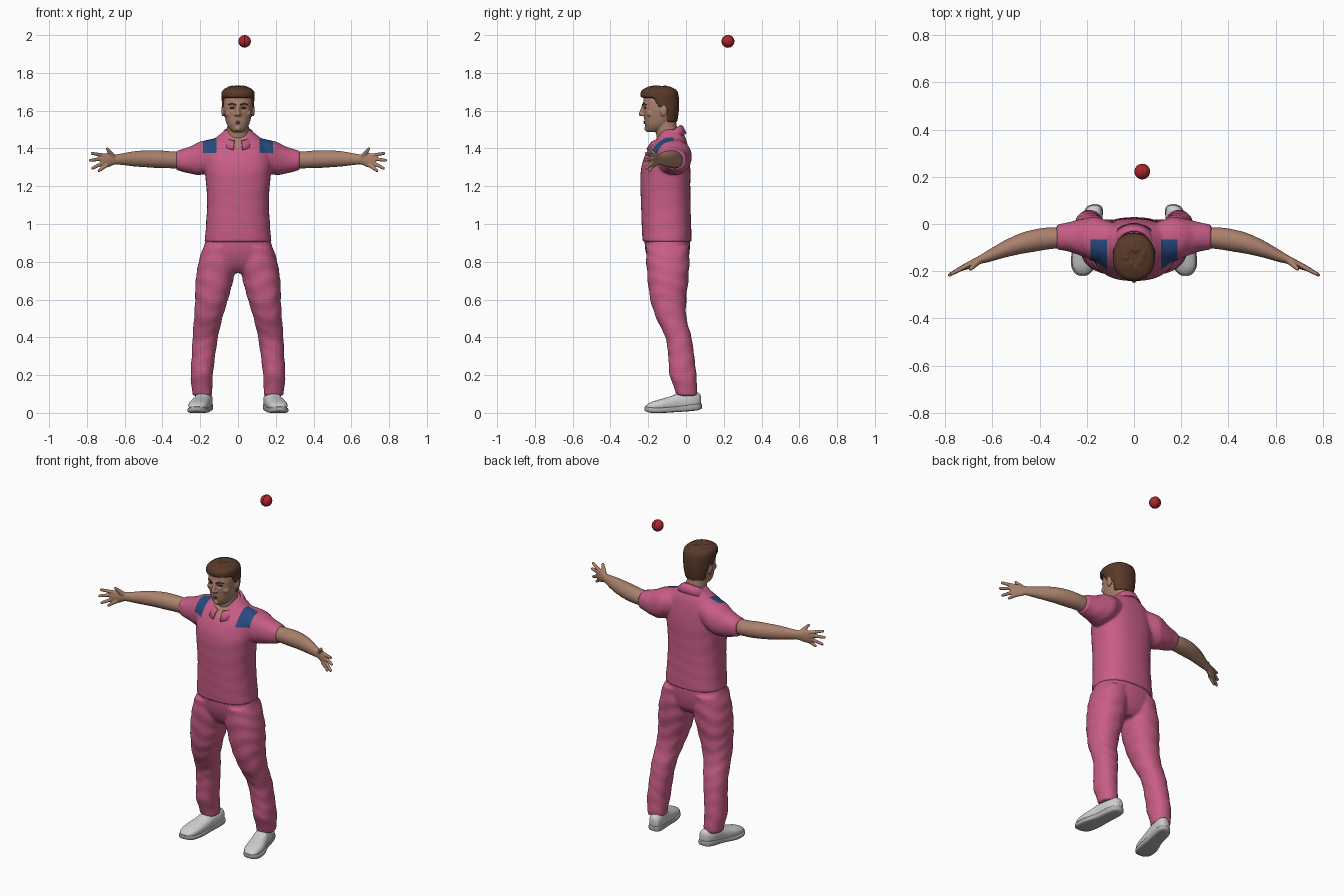
import bpy, bmesh, math, random
from mathutils import Vector, Matrix

random.seed(4)
cube = bpy.data.objects.get("Cube")
if cube:
    bpy.data.objects.remove(cube)


def material(name, rgb):
    m = bpy.data.materials.new(name)
    m.use_nodes = True
    m.diffuse_color = (*rgb, 1)
    m.node_tree.nodes["Principled BSDF"].inputs["Base Color"].default_value = (*rgb, 1)
    return m


PINK = material("pink cloth", (0.58, 0.11, 0.24))
BLUE = material("blue cloth", (0.02, 0.07, 0.22))
SKIN = material("skin", (0.40, 0.22, 0.15))
LIP = material("lip", (0.30, 0.13, 0.09))
HAIR = material("brown hair", (0.10, 0.042, 0.022))
WHITE = material("shoe white", (0.62, 0.62, 0.62))
SOLE = material("sole grey", (0.42, 0.42, 0.43))
RED = material("ball red", (0.42, 0.02, 0.025))
SEAM = material("seam dark red", (0.12, 0.01, 0.012))


def spline(rows, steps=6):
    """Smoothly interpolated rows."""
    out = []
    for i in range(len(rows) - 1):
        p = [rows[max(0, min(len(rows) - 1, i + j))] for j in (-1, 0, 1, 2)]
        for n in range(steps):
            t = n / steps
            out.append([0.5 * (2 * b + (c - a) * t + (2 * a - 5 * b + 4 * c - d) * t * t
                               + (3 * b - a - 3 * c + d) * t ** 3) for a, b, c, d in zip(*p)])
    return out + [list(rows[-1])]


def loft(bm, rows, axis, power=2.0, side=1, fold=0.0, n=40):
    """Closed body of rounded rings; row = position, two centres, two radii."""
    rings = []
    for t, a, b, ra, rb in spline(rows):
        ring = []
        for k in range(n):
            ang = math.tau * k / n
            c, s = math.cos(ang), math.sin(ang)
            f = 1 + fold * math.sin(t * 75 + 2 * math.sin(ang * 2 + t * 9))
            u = a + f * max(ra, 0.002) * math.copysign(abs(c) ** (2 / power), c)
            v = b + f * max(rb, 0.002) * math.copysign(abs(s) ** (2 / power), s)
            co = {"x": (t, u, v), "y": (u, t, v), "z": (u, v, t)}[axis]
            ring.append(bm.verts.new((co[0] * side, co[1], co[2])))
        rings.append(ring)
    for r, q in zip(rings, rings[1:]):
        for k in range(n):
            bm.faces.new((r[k], r[(k + 1) % n], q[(k + 1) % n], q[k]))
    bm.faces.new(rings[0])
    bm.faces.new(rings[-1])


def blob(bm, pos, size):
    bmesh.ops.create_uvsphere(bm, u_segments=20, v_segments=12, radius=1,
                              matrix=Matrix.Translation(pos) @ Matrix.Diagonal((*size, 1)))


def limb(bm, p, q, r1, r2):
    """Tapered rod with round ends."""
    p, q = Vector(p), Vector(q)
    d = q - p
    m = Matrix.Translation((p + q) / 2) @ d.to_track_quat("Z", "Y").to_matrix().to_4x4()
    bmesh.ops.create_cone(bm, cap_ends=True, segments=14, radius1=r1, radius2=r2, depth=d.length, matrix=m)
    blob(bm, p, (r1,) * 3)
    blob(bm, q, (r2,) * 3)


def finish(name, bm, mats, voxel=0, smooth=0, solid=0):
    """Turn into an object, fuse overlapping bodies and smooth."""
    bmesh.ops.recalc_face_normals(bm, faces=bm.faces)
    me = bpy.data.meshes.new(name)
    bm.to_mesh(me)
    bm.free()
    ob = bpy.data.objects.new(name, me)
    bpy.context.collection.objects.link(ob)
    if solid:
        ob.modifiers.new("thick", "SOLIDIFY").thickness = solid
    if voxel:
        mod = ob.modifiers.new("fuse", "REMESH")
        mod.mode = "VOXEL"
        mod.voxel_size = voxel
    if smooth:
        mod = ob.modifiers.new("smooth", "SMOOTH")
        mod.factor, mod.iterations = 0.5, smooth
    if ob.modifiers:
        new = bpy.data.meshes.new_from_object(ob.evaluated_get(bpy.context.evaluated_depsgraph_get()))
        ob.modifiers.clear()
        ob.data = new
    ob.data.materials.clear()
    for m in mats:
        ob.data.materials.append(m)
    ob.data.shade_smooth()
    return ob


# Shirt: torso and sleeves
bm = bmesh.new()
loft(bm, [(.905, 0, -.10, .177, .13), (1, 0, -.104, .169, .131), (1.1, 0, -.107, .164, .131),
          (1.2, 0, -.109, .168, .132), (1.3, 0, -.107, .177, .13), (1.38, 0, -.097, .172, .112),
          (1.43, 0, -.084, .148, .09), (1.465, 0, -.077, .108, .07), (1.5, 0, -.077, .065, .055)],
     "z", 2.4, fold=.004)
for s in (1, -1):
    loft(bm, [(.08, -.08, 1.385, .08, .07), (.15, -.068, 1.362, .095, .086), (.2, -.06, 1.348, .086, .088),
              (.26, -.055, 1.338, .066, .07), (.328, -.055, 1.337, .053, .05)], "x", 2.2, s, .012)
shirt = finish("shirt", bm, [PINK, BLUE, SKIN], .007, 5)

# Shoulder patches and open neck, cut along clean edges
bm = bmesh.new()
bm.from_mesh(shirt.data)
for co, no in [((x, 0, 0), (1, 0, 0)) for x in (-.185, -.115, .115, .185)] + [
        ((0, -.065, 0), (0, 1, 0)), ((0, 0, 1.375), (0, 0, 1)),
        ((0, 0, 1.395), (1.4, 0, -1)), ((0, 0, 1.395), (-1.4, 0, -1))]:
    bmesh.ops.bisect_plane(bm, geom=bm.verts[:] + bm.edges[:] + bm.faces[:], plane_co=co, plane_no=no)
for f in bm.faces:
    c = f.calc_center_median()
    x = abs(c.x)
    if .115 < x < .185 and c.y < -.065 and c.z > 1.375:
        f.material_index = 1
    elif c.y < -.1 and x < .045 and c.z > 1.395 + 1.4 * x:
        f.material_index = 2
bm.to_mesh(shirt.data)
bm.free()
shirt.data.shade_smooth()

# Folded collar
bm = bmesh.new()
rows = []
for k in range(49):
    a = math.radians(14 + 332 * k / 48)
    sx, back = math.sin(a), (1 - math.cos(a)) / 2
    depth = -math.cos(a)
    rows.append([bm.verts.new(v) for v in (
        (.070 * sx, -.092 + (.062 if depth > 0 else .078) * depth, 1.44 + .085 * back),
        (.082 * sx, -.092 + (.075 if depth > 0 else .095) * depth, 1.435 + .085 * back),
        (.104 * sx, -.092 + (.096 if depth > 0 else .122) * depth, 1.395 + .085 * back))])
for r, q in zip(rows, rows[1:]):
    for i in (0, 1):
        bm.faces.new((r[i], r[i + 1], q[i + 1], q[i]))
finish("collar", bm, [PINK], solid=.008)

# Trousers: hips and legs with soft folds
bm = bmesh.new()
loft(bm, [(.74, 0, -.09, .07, .06), (.78, 0, -.092, .14, .095), (.85, 0, -.097, .183, .116),
          (.93, 0, -.10, .166, .121)], "z", 2.3)
for s in (1, -1):
    loft(bm, [(.09, .188, .003, .051, .054), (.13, .19, -.001, .055, .06), (.2, .192, -.016, .059, .071),
              (.3, .183, -.025, .062, .069), (.4, .173, -.04, .067, .069), (.5, .158, -.077, .075, .08),
              (.6, .14, -.094, .087, .095), (.7, .125, -.095, .099, .107), (.8, .108, -.096, .1, .114),
              (.88, .095, -.098, .088, .113)], "z", 2.2, s, .02)
finish("trousers", bm, [PINK], .008, 4)

# Arms and spread hands
for s, word in ((1, "left"), (-1, "right")):
    bm = bmesh.new()
    loft(bm, [(.27, -.057, 1.338, .04, .045), (.36, -.061, 1.34, .046, .045), (.42, -.07, 1.343, .047, .047),
              (.48, -.083, 1.345, .044, .045), (.55, -.107, 1.345, .036, .04), (.61, -.133, 1.343, .027, .031),
              (.65, -.15, 1.342, .019, .027), (.685, -.166, 1.338, .016, .037), (.715, -.18, 1.336, .013, .037),
              (.728, -.186, 1.337, .008, .028)], "x", 2, s)
    for bx, bz, tx, tz in ((.712, 1.363, .772, 1.374), (.715, 1.346, .781, 1.337),
                           (.71, 1.326, .77, 1.295), (.695, 1.312, .736, 1.282)):
        limb(bm, (bx * s, -.178, bz), (tx * s, -.19 - (tx - .73) * .5, tz), .011, .008)
    limb(bm, (.66 * s, -.158, 1.355), (.68 * s, -.178, 1.382), .015, .011)
    limb(bm, (.68 * s, -.178, 1.382), (.692 * s, -.19, 1.398), .011, .008)
    finish(word + "_arm", bm, [SKIN], .004, 2)

# Shoes: upper, laces and sole
for s, word in ((1, "left"), (-1, "right")):
    bm = bmesh.new()
    loft(bm, [(.08, .166, .066, .012, .02), (.068, .168, .064, .031, .042), (.03, .176, .064, .042, .05),
              (-.03, .186, .058, .045, .05), (-.08, .197, .048, .05, .041), (-.13, .208, .041, .053, .033),
              (-.18, .214, .035, .046, .024), (-.207, .217, .03, .028, .014), (-.214, .217, .03, .01, .006)],
         "y", 2.3, s)
    for i in range(4):
        y, z = -.055 - .02 * i, .104 - .0085 * i
        limb(bm, ((.168 + .003 * i) * s, y, z - .012), ((.222 + .003 * i) * s, y, z - .012), .005, .005)
    finish(word + "_shoe", bm, [WHITE], .005, 2)
    bm = bmesh.new()
    loft(bm, [(.084, .165, .036, .01, .012), (.07, .168, .033, .034, .017), (.03, .176, .029, .043, .019),
              (-.04, .188, .022, .045, .017), (-.12, .207, .015, .056, .015), (-.18, .215, .015, .05, .015),
              (-.21, .218, .02, .03, .013), (-.22, .218, .024, .01, .008)], "y", 4, s)
    finish(word + "_sole", bm, [SOLE])

# Head and neck
bm = bmesh.new()
loft(bm, [(1.487, 0, -.176, .024, .026), (1.502, 0, -.165, .043, .044), (1.53, 0, -.15, .06, .068),
          (1.57, 0, -.14, .071, .083), (1.61, 0, -.137, .077, .091), (1.65, 0, -.134, .078, .092),
          (1.68, 0, -.133, .073, .086), (1.705, 0, -.13, .055, .065), (1.718, 0, -.13, .02, .03)], "z", 2.25)
loft(bm, [(1.41, 0, -.088, .066, .06), (1.47, 0, -.098, .059, .059), (1.52, 0, -.107, .057, .058),
          (1.59, 0, -.115, .057, .058)], "z")
limb(bm, (0, -.226, 1.626), (0, -.238, 1.582), .008, .012)
limb(bm, (0, -.208, 1.505), (0, -.2, 1.50), .014, .014)
for s in (1, -1):
    blob(bm, (.011 * s, -.229, 1.579), (.009, .01, .008))
    limb(bm, (.01 * s, -.222, 1.632), (.045 * s, -.208, 1.636), .01, .009)
    blob(bm, (.048 * s, -.19, 1.585), (.022, .02, .02))
    blob(bm, (.08 * s, -.118, 1.6), (.009, .019, .031))
head = finish("head", bm, [SKIN], .004, 3)
# Eye sockets
for v in head.data.vertices:
    if v.co.y < -.15:
        d = math.hypot((abs(v.co.x) - .03) / .02, (v.co.z - 1.613) / .013)
        v.co.y += .008 * max(0, 1 - d * d)

# Lips, brows and closed lids
bm = bmesh.new()
for z, y in ((1.541, -.2215), (1.534, -.2195)):
    for s in (1, -1):
        limb(bm, (0, y, z), (.021 * s, y + .009, z - .001), .0045, .002)
finish("lips", bm, [LIP])
bm = bmesh.new()
for s in (1, -1):
    limb(bm, (.014 * s, -.2295, 1.632), (.034 * s, -.2225, 1.637), .004, .004)
    limb(bm, (.034 * s, -.2225, 1.637), (.05 * s, -.211, 1.633), .004, .003)
    limb(bm, (.021 * s, -.2185, 1.613), (.041 * s, -.2105, 1.613), .0035, .0035)
finish("brows_and_eyes", bm, [HAIR])

# Hair: cap tucked under the hairline, plus loose tufts
bm = bmesh.new()
loft(bm, [(1.53, 0, -.105, .058, .055), (1.56, 0, -.121, .072, .078), (1.6, 0, -.13, .082, .092),
          (1.65, 0, -.136, .086, .099), (1.69, 0, -.141, .088, .1), (1.712, 0, -.141, .077, .088),
          (1.727, 0, -.14, .045, .055)], "z", 2.25, n=64)
for v in bm.verts:
    y = v.co.y
    line = 1.54 if y > -.095 else 1.595 + .07 * min(1, max(0, (-.125 - y) / .05))
    if v.co.z < line:
        v.co.x *= .8
        v.co.y = -.13 + (y + .13) * .8
for i in range(46):
    a, r = random.uniform(0, math.tau), random.uniform(.35, 1)
    x, y = .074 * r * math.cos(a), -.142 + .084 * r * math.sin(a)
    z = 1.722 - .03 * r ** 4
    limb(bm, (x, y, z), (x * 1.06 + random.uniform(-.012, .012), y - .012, z + random.uniform(-.016, .002)),
         .012, .007)
finish("hair", bm, [HAIR], .0045, 2)

# Ball with its seam
bm = bmesh.new()
bmesh.ops.create_uvsphere(bm, u_segments=32, v_segments=20, radius=.033,
                          matrix=Matrix.Translation((.035, .222, 1.967)))
finish("ball", bm, [RED])
bpy.ops.mesh.primitive_torus_add(location=(.035, .222, 1.967), rotation=(0, math.pi / 2, 0),
                                 major_radius=.0325, minor_radius=.0015, major_segments=40, minor_segments=6)
seam = bpy.context.object
seam.name = "ball_seam"
seam.data.materials.append(SEAM)
seam.data.shade_smooth()
